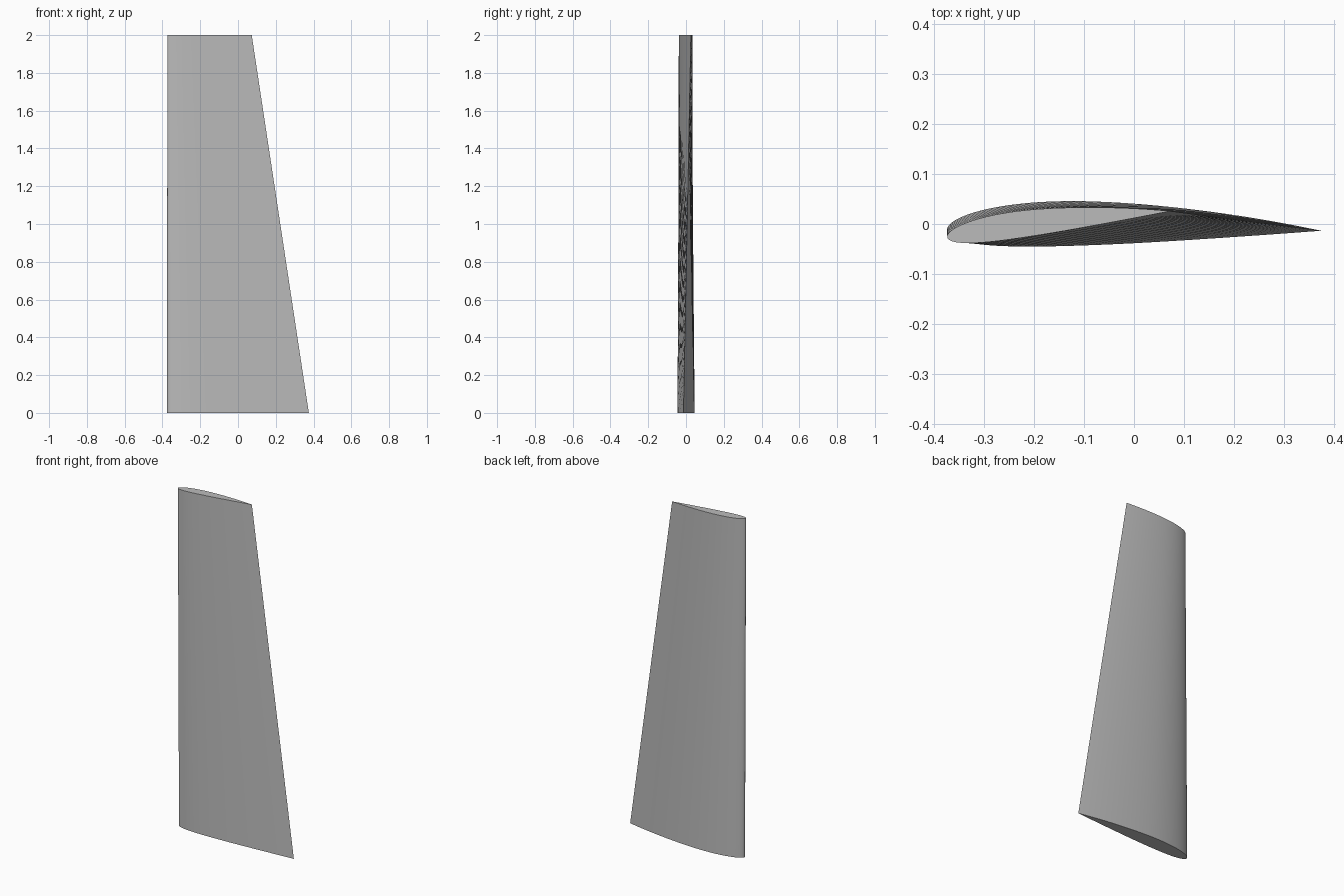
import bpy
import bmesh
import math

cube = bpy.data.objects.get("Cube")
if cube:
    bpy.data.objects.remove(cube, do_unlink=True)

grey = bpy.data.materials.new("light_grey")
grey.use_nodes = True
colour = (0.5, 0.5, 0.5, 1)
grey.diffuse_color = colour
grey.node_tree.nodes["Principled BSDF"].inputs["Base Color"].default_value = colour

STEPS = 60          # points along each side of the section
CAMBER, CAMBER_POS, THICK = 0.02, 0.4, 0.12
LEAD_X, CHORD_Y = -0.375, -0.0135


def foil_point(t, side):
    """Point on a unit-chord cambered section; side is +1 back, -1 front."""
    half = 5 * THICK * (0.2969 * math.sqrt(t) - 0.126 * t - 0.3516 * t**2
                        + 0.2843 * t**3 - 0.1036 * t**4)
    p = CAMBER_POS if t < CAMBER_POS else 1 - CAMBER_POS
    base = 0 if t < CAMBER_POS else 1 - 2 * CAMBER_POS
    mean = CAMBER / p**2 * (base + 2 * CAMBER_POS * t - t * t)
    lean = math.atan(2 * CAMBER / p**2 * (CAMBER_POS - t))
    return t - side * half * math.sin(lean), mean + side * half * math.cos(lean)


def section(bm, chord, twist, z):
    """Closed ring of vertices, twisted about the quarter chord."""
    ts = [(1 - math.cos(math.pi * i / STEPS)) / 2 for i in range(STEPS + 1)]
    outline = [foil_point(t, 1) for t in reversed(ts)]
    outline += [foil_point(t, -1) for t in ts[1:-1]]
    c, s = math.cos(twist), math.sin(twist)
    ring = []
    for u, v in outline:
        u -= 0.25
        ring.append(bm.verts.new((LEAD_X + chord * (0.25 + u * c - v * s),
                                  CHORD_Y + chord * (u * s + v * c), z)))
    return ring


# Tapered, twisted blade skin with closed ends
bm = bmesh.new()
root = section(bm, 0.75, 0, 0)
tip = section(bm, 0.45, math.radians(6.7), 2)
for i in range(len(root)):
    j = (i + 1) % len(root)
    bm.faces.new((root[i], root[j], tip[j], tip[i]))
bm.faces.new(root[::-1])
bm.faces.new(tip)
bmesh.ops.recalc_face_normals(bm, faces=bm.faces)

mesh = bpy.data.meshes.new("wing_blade")
bm.to_mesh(mesh)
bm.free()
mesh.materials.append(grey)
wing = bpy.data.objects.new("wing_blade", mesh)
bpy.context.collection.objects.link(wing)

bpy.ops.object.select_all(action="DESELECT")
wing.select_set(True)
bpy.context.view_layer.objects.active = wing
bpy.ops.object.shade_smooth_by_angle(angle=math.radians(30))
